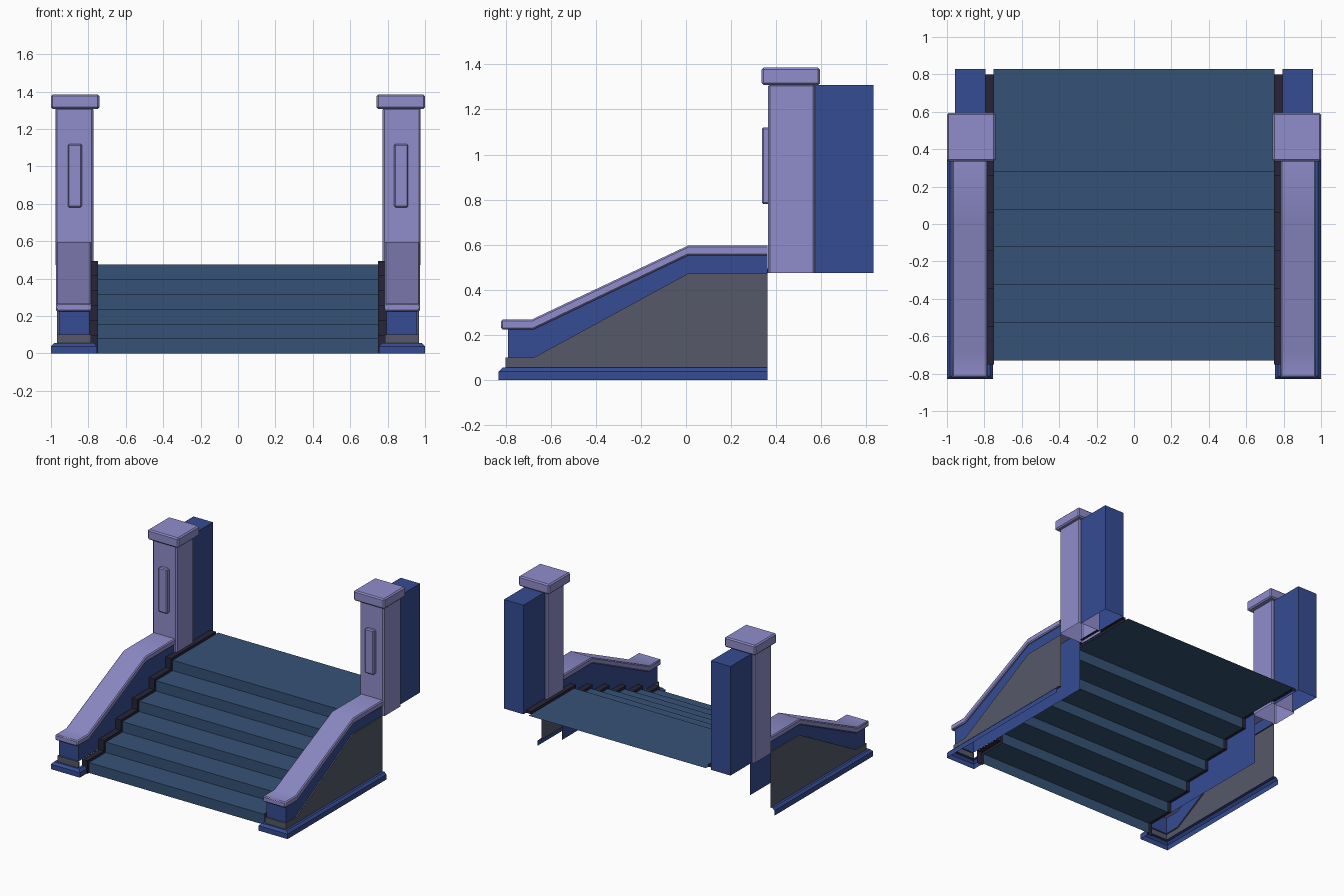
import bpy, bmesh
from math import radians

if "Cube" in bpy.data.objects:
    bpy.data.objects.remove(bpy.data.objects["Cube"])


def material(name, rgb):
    m = bpy.data.materials.new(name)
    m.diffuse_color = (*rgb, 1)
    m.use_nodes = True
    m.node_tree.nodes["Principled BSDF"].inputs["Base Color"].default_value = m.diffuse_color
    return m


LILAC = material("lilac_trim", (0.28, 0.27, 0.60))
BLUE = material("blue_wall", (0.036, 0.072, 0.29))
STEEL = material("stair_blue", (0.036, 0.085, 0.18))
DARK = material("dark_skirt", (0.020, 0.018, 0.040))
GREY = material("grey_panel", (0.092, 0.101, 0.14))


def finish(name, bm, mat, bevel=0, mirror=True, recalc=True):
    if recalc:
        bmesh.ops.recalc_face_normals(bm, faces=bm.faces)
    me = bpy.data.meshes.new(name)
    bm.to_mesh(me)
    bm.free()
    me.materials.append(mat)
    ob = bpy.data.objects.new(name, me)
    bpy.context.collection.objects.link(ob)
    if bevel:
        b = ob.modifiers.new("bevel", 'BEVEL')
        b.width, b.segments = bevel, 1
        b.limit_method, b.angle_limit = 'ANGLE', 0.7
    if mirror:
        mm = ob.modifiers.new("mirror", 'MIRROR')
        mm.use_mirror_merge = False
    return ob


def prism(name, profile, x0, x1, mat, skip=(), inner=True, outer=True, bevel=0):
    """Extrude a (y, z) profile along x; skip lists the profile edges left open."""
    bm = bmesh.new()
    a, b = [[bm.verts.new((x, y, z)) for y, z in profile] for x in (x0, x1)]
    n = len(profile)
    if inner:
        bm.faces.new(a)
    if outer:
        bm.faces.new(b[::-1])
    for i in range(n):
        if i not in skip:
            j = (i + 1) % n
            bm.faces.new((a[j], a[i], b[i], b[j]))
    # single side sheets get an explicit outward direction
    single = len(bm.faces) == 1
    if single:
        bm.normal_update()
        face = next(iter(bm.faces))
        if (face.normal.x > 0) != outer:
            bmesh.ops.reverse_faces(bm, faces=[face])
    return finish(name, bm, mat, bevel, recalc=not single)


def box(name, x, y, z, mat, skip=(), inner=True, bevel=0):
    # profile edges: 0 bottom, 1 back, 2 top, 3 front
    prof = [(y[0], z[0]), (y[1], z[0]), (y[1], z[1]), (y[0], z[1])]
    return prism(name, prof, *x, mat, skip, inner, True, bevel)


# stairs: one folded sheet ending in the landing
RISE, RUN, COUNT = 0.475 / 6, 0.202, 6
path = []
for i in range(COUNT):
    y = -0.73 + i * RUN
    path += [(y, i * RISE), (y, (i + 1) * RISE)]
path.append((0.83, 0.475))


def sheet(bm, pts, x0, x1):
    for (ya, za), (yb, zb) in zip(pts, pts[1:]):
        bm.faces.new([bm.verts.new(c) for c in
                      ((x0, ya, za), (x1, ya, za), (x1, yb, zb), (x0, yb, zb))])


bm = bmesh.new()
sheet(bm, path, -0.75, 0.75)
bmesh.ops.remove_doubles(bm, verts=bm.verts, dist=1e-5)
finish("stairs", bm, STEEL, mirror=False, recalc=False)

# stepped skirt beside the stairs
edge = path[:-1] + [(0.80, 0.475)]
top = [(y - 0.02, z + 0.02) for y, z in edge]
top[0] = (-0.75, 0)
top[-1] = (0.80, 0.495)
bm = bmesh.new()
sheet(bm, top + [(0.80, 0.475)], 0.748, 0.793)
for p0, p1, q0, q1 in zip(edge, edge[1:], top, top[1:]):
    bm.faces.new([bm.verts.new((0.748, *c)) for c in (p0, q0, q1, p1)])
bmesh.ops.remove_doubles(bm, verts=bm.verts, dist=1e-5)
finish("stair_skirt", bm, DARK, recalc=False)

# plinth: chamfered moulding running round the inner return, front and outer side
BACK = 0.362
rows = []
bm = bmesh.new()
for d, z in [(0, 0), (0, 0.038), (0.016, 0.055), (0.037, 0.055)]:
    rows.append([bm.verts.new((x, y, z)) for x, y in
                 ((0.755 + d, -0.75), (0.755 + d, -0.83 + d), (1 - d, -0.83 + d), (1 - d, BACK))])
for lo, hi in zip(rows, rows[1:]):
    for i in range(3):
        bm.faces.new((lo[i], lo[i + 1], hi[i + 1], hi[i]))
finish("plinth", bm, BLUE, recalc=False)

# balustrade: grey side panel, blue wall and sloping cap
panel = [(-0.80, 0.055), (BACK, 0.055), (BACK, 0.473), (0.01, 0.473), (-0.675, 0.1), (-0.80, 0.1)]
prism("side_panel", panel, 0.957, 0.967, GREY, skip=(0, 1), inner=False)
box("panel_front", (0.787, 0.967), (-0.80, -0.79), (0.05, 0.10), GREY, skip=(0, 1))
wall_top = [(BACK, 0.553), (0.01, 0.553), (-0.675, 0.227), (-0.79, 0.227), (-0.79, 0.1)]
prism("inner_wall", wall_top + [(BACK, 0.1)], 0.793, 0.958, BLUE, skip=(0, 1, 2, 4, 5), outer=False)
prism("outer_band", wall_top + [(-0.675, 0.1), (0.01, 0.473), (BACK, 0.473)], 0.793, 0.958, BLUE,
      skip=range(8), inner=False)
rail = [(-0.82, 0.225), (-0.675, 0.225), (0.01, 0.553), (BACK, 0.553),
        (BACK, 0.597), (0.01, 0.597), (-0.685, 0.268), (-0.82, 0.268)]
cap = prism("balustrade_cap", rail, 0.783, 0.973, LILAC, skip=(3,), bevel=0.007)
cap.data.shade_smooth()
cap.data.set_sharp_from_angle(angle=radians(30))

# gate post with cap, front plate and the wall stub behind
box("post", (0.773, 0.977), (0.363, 0.572), (0.474, 1.312), LILAC, skip=(0,), bevel=0.009)
box("post_cap", (0.741, 1.0), (0.335, 0.594), (1.308, 1.385), LILAC, bevel=0.009)
box("post_plate", (0.835, 0.910), (0.336, 0.366), (0.781, 1.12), LILAC, skip=(1,), bevel=0.007)
box("wall_stub", (0.793, 0.957), (0.565, 0.83), (0.474, 1.307), BLUE, skip=(0, 3))
